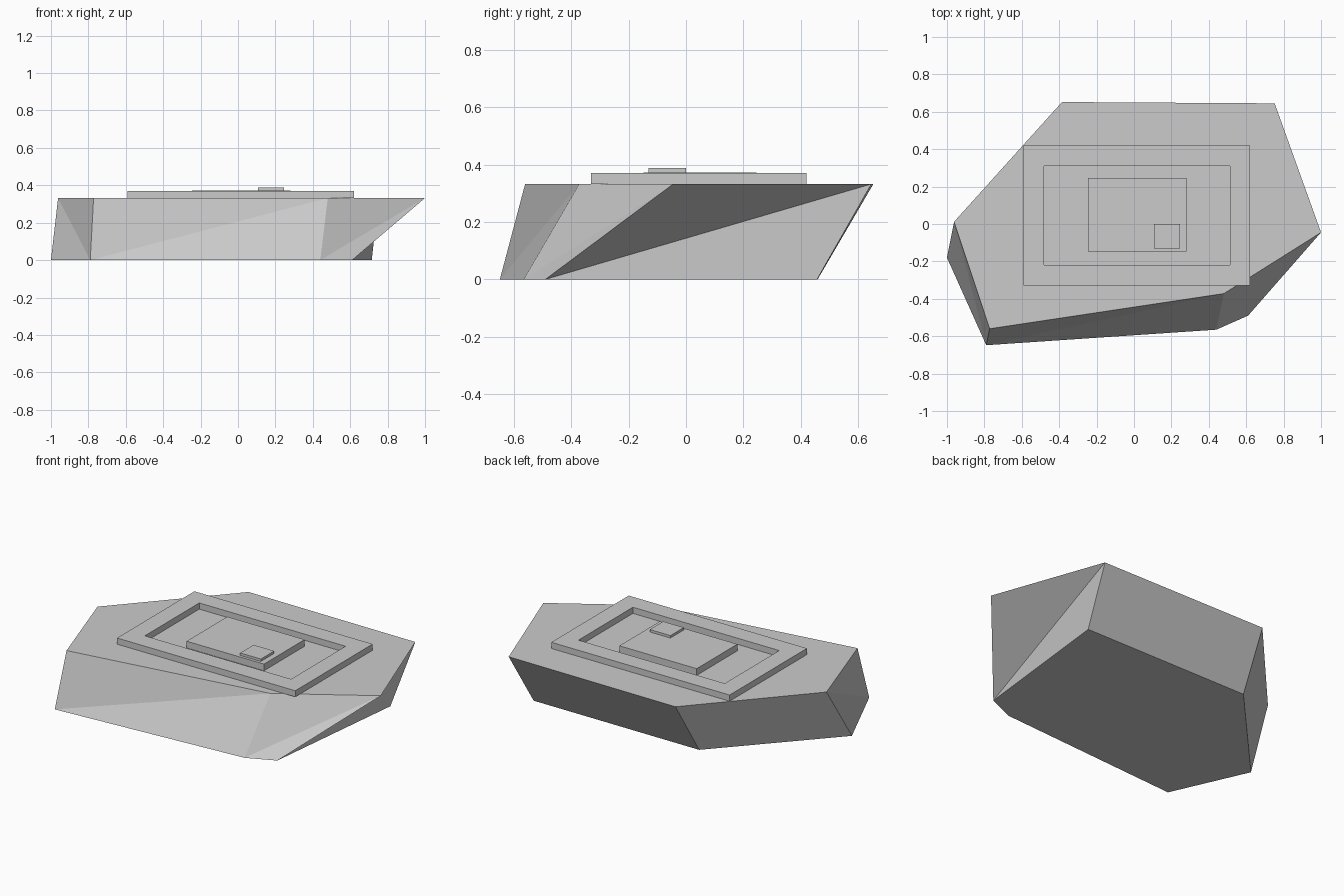
import bpy
import bmesh

if "Cube" in bpy.data.objects:
    bpy.data.objects.remove(bpy.data.objects["Cube"])

grey = bpy.data.materials.new("plain grey")
grey.diffuse_color = (0.6, 0.6, 0.6, 1)
grey.use_nodes = True
grey.node_tree.nodes["Principled BSDF"].inputs["Base Color"].default_value = grey.diffuse_color


def finish(name, bm):
    bmesh.ops.recalc_face_normals(bm, faces=bm.faces[:])
    mesh = bpy.data.meshes.new(name)
    bm.to_mesh(mesh)
    bm.free()
    mesh.materials.append(grey)
    obj = bpy.data.objects.new(name, mesh)
    bpy.context.collection.objects.link(obj)


def rect(bm, x0, x1, y0, y1, z):
    return [bm.verts.new((x, y, z)) for x, y in
            ((x0, y0), (x1, y0), (x1, y1), (x0, y1))]


def bridge(bm, a, b):
    for i in range(len(a)):
        j = (i + 1) % len(a)
        bm.faces.new((a[i], a[j], b[j], b[i]))


def box(name, bounds, z0, z1):
    bm = bmesh.new()
    low, high = rect(bm, *bounds, z0), rect(bm, *bounds, z1)
    bridge(bm, low, high)
    bm.faces.new(low)
    bm.faces.new(high)
    finish(name, bm)


DECK = 0.332
RIM = 0.37

# Leaning six-sided base; matching corners of the floor and deck outlines
floor = [(-0.79, -0.648), (0.44, -0.565), (0.61, -0.49),
         (0.715, 0.456), (-0.41, 0.458), (-1.0, -0.18)]
deck = [(-0.772, -0.56), (0.48, -0.372), (1.0, -0.045),
        (0.752, 0.645), (-0.385, 0.652), (-0.962, 0.012)]
bm = bmesh.new()
lo = [bm.verts.new((x, y, 0)) for x, y in floor]
hi = [bm.verts.new((x, y, DECK)) for x, y in deck]
bm.faces.new(lo)
bm.faces.new(hi)
for i in range(6):
    j = (i + 1) % 6
    if i < 3:      # twisted sides fold from lower left to upper right
        bm.faces.new((lo[i], lo[j], hi[j]))
        bm.faces.new((lo[i], hi[j], hi[i]))
    elif i == 5:   # left side folds the other way
        bm.faces.new((lo[i], lo[j], hi[i]))
        bm.faces.new((lo[j], hi[j], hi[i]))
    else:
        bm.faces.new((lo[i], lo[j], hi[j], hi[i]))
finish("base", bm)

# Raised rectangular rim with an open middle
outer = (-0.59, 0.62, -0.33, 0.42)
inner = (-0.48, 0.513, -0.218, 0.31)
bm = bmesh.new()
ol, oh = rect(bm, *outer, DECK), rect(bm, *outer, RIM)
il, ih = rect(bm, *inner, DECK), rect(bm, *inner, RIM)
for a, b in ((ol, oh), (oh, ih), (ih, il), (il, ol)):
    bridge(bm, a, b)
finish("rim", bm)

# Centre block with a small cap on it
box("centre_block", (-0.245, 0.28, -0.148, 0.246), DECK, 0.373)
box("small_cap", (0.106, 0.246, -0.13, 0.0), 0.373, 0.388)
